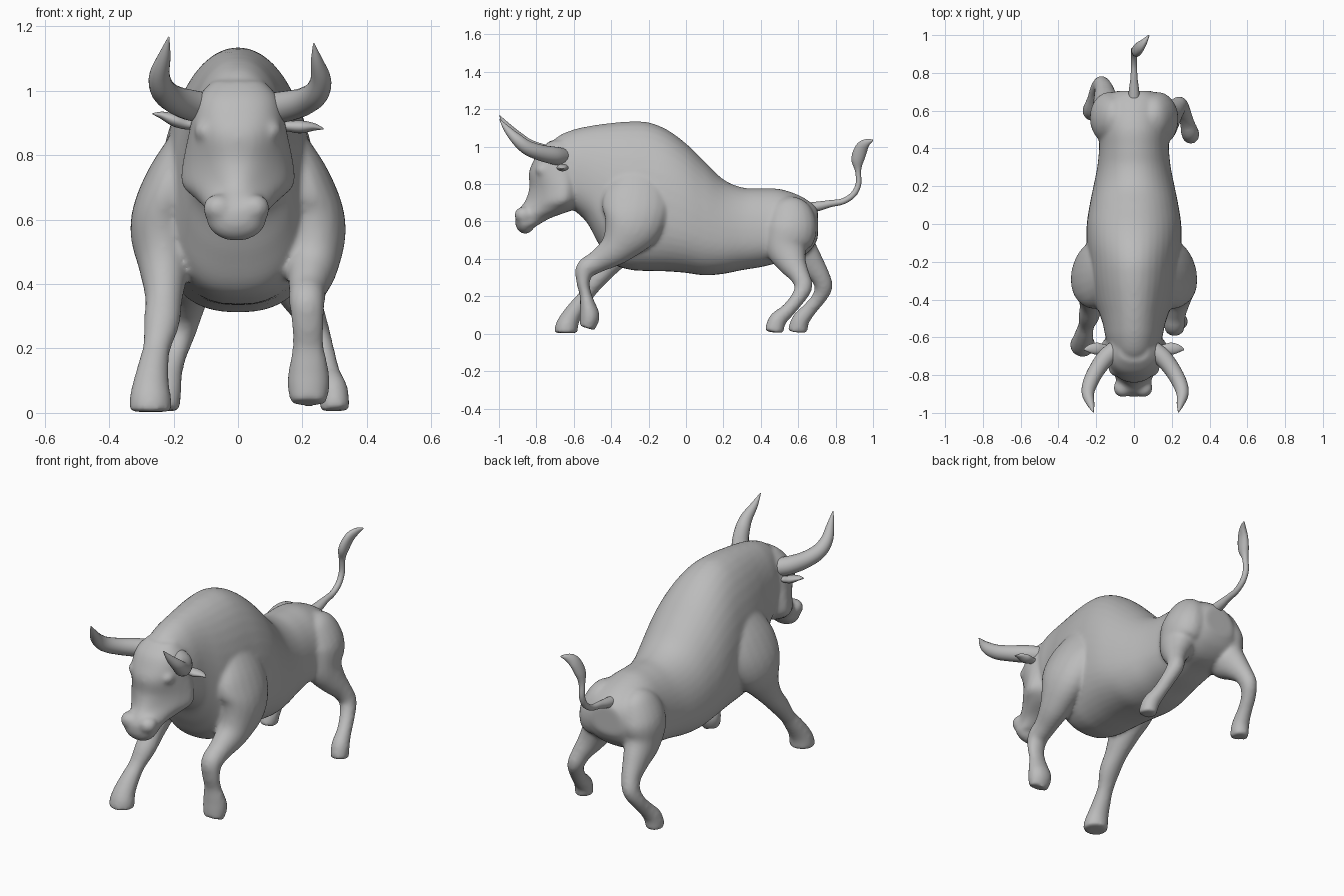
import bpy, bmesh, math
from mathutils import Vector

clay = bpy.data.materials.new("grey clay")
clay.diffuse_color = (0.5, 0.5, 0.5, 1)


def spline(rows, steps=5):
    """Smoothly interpolate rows of numbers (Catmull-Rom)."""
    out, n = [], len(rows)
    for i in range(n - 1):
        a, b, c, d = rows[max(i - 1, 0)], rows[i], rows[i + 1], rows[min(i + 2, n - 1)]
        for s in range(steps):
            t = s / steps
            out.append([q + 0.5 * t * (r - p + t * (2 * p - 5 * q + 4 * r - u + t * (3 * (q - r) + u - p)))
                        for p, q, r, u in zip(a, b, c, d)])
    return out + [list(rows[-1])]


def loft(bm, rings):
    """Skin a list of rings and cap the ends."""
    vs = [[bm.verts.new(p) for p in ring] for ring in rings]
    n = len(vs[0])
    for a, b in zip(vs, vs[1:]):
        for i in range(n):
            bm.faces.new((a[i], a[(i + 1) % n], b[(i + 1) % n], b[i]))
    bm.faces.new(vs[0])
    bm.faces.new(vs[-1])


def tube(bm, rows, ref=(1, 0, 0), n=20):
    """Elliptic tube along rows of x, y, z, radius along ref, other radius."""
    pts = spline(rows)
    ref, rings = Vector(ref), []
    for i, (x, y, z, ra, rb) in enumerate(pts):
        t = (Vector(pts[min(i + 1, len(pts) - 1)][:3]) - Vector(pts[max(i - 1, 0)][:3])).normalized()
        a = (ref - t * ref.dot(t)).normalized()
        b = t.cross(a)
        ra, rb = max(ra, 0.002), max(rb, 0.002)
        ring = []
        for k in range(n):
            w = 2 * math.pi * k / n
            p = Vector((x, y, z)) + a * ra * math.cos(w) + b * rb * math.sin(w)
            p.z = max(p.z, 0.003)          # soles stay flat on the ground
            ring.append(p)
        rings.append(ring)
    loft(bm, rings)


def blob(bm, centre, radii):
    vs = bmesh.ops.create_uvsphere(bm, u_segments=20, v_segments=14, radius=1)["verts"]
    for v in vs:
        v.co = Vector([c + r * q for c, r, q in zip(centre, radii, v.co)])


def power(v, n):
    return math.copysign(abs(v) ** (2 / n), v)


def finish(name, bm):
    bmesh.ops.recalc_face_normals(bm, faces=bm.faces[:])
    me = bpy.data.meshes.new(name)
    bm.to_mesh(me)
    bm.free()
    me.materials.append(clay)
    ob = bpy.data.objects.new(name, me)
    bpy.context.collection.objects.link(ob)
    me.polygons.foreach_set("use_smooth", [True] * len(me.polygons))
    return ob


body = bmesh.new()

# Torso and neck: y, bottom, top, half width
torso = [(-.74, .80, 1.00, .07), (-.68, .74, 1.058, .12), (-.6, .662, 1.092, .15), (-.53, .595, 1.108, .165),
         (-.47, .485, 1.118, .185), (-.40, .38, 1.127, .21), (-.3, .342, 1.135, .23), (-.2, .335, 1.13, .24),
         (-.1, .333, 1.09, .25), (0, .325, 1.017, .25), (.1, .312, .92, .235), (.2, .32, .825, .215),
         (.3, .34, .782, .195), (.4, .356, .777, .185), (.5, .38, .774, .185), (.6, .40, .742, .18),
         (.67, .45, .70, .155), (.705, .51, .665, .09)]
rings = []
for y, lo, hi, w in spline(torso):
    zc, ring = lo + 0.4 * (hi - lo), []
    for k in range(40):
        c, s = math.cos(math.pi * k / 20), math.sin(math.pi * k / 20)
        n = 2.05 if s > 0 else 2.4
        ring.append((w * power(c, n), y, zc + (hi - zc if s > 0 else zc - lo) * power(s, n)))
    rings.append(ring)
loft(body, rings)

# Head: z, back y, front y, half width, narrowing towards the face
skull = [(1.03, -.62, -.73, .08, 0), (.98, -.57, -.785, .125, 0), (.92, -.56, -.818, .142, .05),
         (.86, -.555, -.84, .152, .2), (.78, -.555, -.838, .162, .4), (.71, -.565, -.86, .16, .55),
         (.665, -.60, -.895, .125, .4), (.62, -.72, -.915, .09, .1), (.575, -.80, -.90, .08, 0)]
rings = []
for z, yb, yf, w, k in spline(skull):
    ring = []
    for i in range(32):
        s, c = math.sin(math.pi * i / 16), math.cos(math.pi * i / 16)
        ring.append((w * power(s, 2.3) * (1 - k * max(c, -.3)), (yb + yf) / 2 + (yf - yb) / 2 * power(c, 2.3), z))
    rings.append(ring)
loft(body, rings)
blob(body, (-.005, -.86, .605), (.095, .055, .072))      # muzzle
for s in (-1, 1):
    blob(body, (s * .055 - .005, -.868, .635), (.05, .05, .045))   # nostrils
    blob(body, (s * .105, -.755, .875), (.032, .05, .035))   # brows

# Legs: shared shoulder and haunch, then each leg in its own stride
shoulder = [(.12, -.24, .95, .02, .03), (.15, -.25, .85, .058, .12), (.2, -.265, .71, .092, .18),
            (.235, -.29, .58, .1, .16)]
haunch = [(.07, .55, .72, .03, .04), (.095, .555, .67, .08, .11), (.127, .56, .56, .105, .14)]
front_right = [(.23, -.37, .46, .082, .095), (.217, -.47, .388, .06, .062), (.214, -.537, .345, .056, .054),
               (.217, -.55, .275, .05, .036), (.218, -.537, .21, .049, .032), (.219, -.525, .15, .06, .043),
               (.219, -.515, .09, .067, .054), (.219, -.53, .03, .056, .042)]
front_left = [(.23, -.35, .46, .08, .095), (.23, -.42, .36, .059, .062), (.237, -.485, .28, .056, .05),
              (.252, -.535, .205, .044, .039), (.262, -.575, .15, .048, .045), (.27, -.615, .09, .057, .052),
              (.272, -.637, .04, .066, .061), (.272, -.642, .0, .066, .064)]
back_right = [(.15, .54, .46, .087, .115), (.185, .567, .38, .067, .08), (.22, .608, .31, .05, .054),
              (.242, .628, .25, .044, .048), (.262, .595, .185, .04, .039), (.28, .54, .12, .039, .039),
              (.295, .488, .07, .047, .048), (.302, .47, .005, .046, .052)]
back_left = [(.14, .59, .46, .087, .115), (.15, .66, .38, .065, .078), (.16, .715, .31, .05, .054),
             (.175, .735, .25, .044, .049), (.195, .71, .19, .04, .039), (.21, .66, .13, .039, .039),
             (.222, .612, .07, .047, .048), (.228, .595, .005, .046, .054)]
for side, rows in ((1, shoulder + front_right), (-1, shoulder + front_left),
                   (1, haunch + back_right), (-1, haunch + back_left)):
    tube(body, [(side * r[0], *r[1:]) for r in rows])

# Fuse the body into one smooth skin
bull = finish("bull_body", body)
m = bull.modifiers.new("fuse", "REMESH")
m.mode = "VOXEL"
m.voxel_size = 0.01
m.use_smooth_shade = True
m = bull.modifiers.new("soften", "SMOOTH")
m.factor = 0.5
m.iterations = 12

# Horns and ears, slightly uneven left to right
for side, name, up, ear_up in ((1, "right", 0, 0), (-1, "left", .02, .045)):
    horn = [(.09, -.66, .945, .048), (.15, -.705, .952, .048), (.205, -.775, .967, .043), (.243, -.845, .993, .039),
            (.257, -.9, 1.035, .032), (.245, -.955, 1.092, .019), (.235, -.997, 1.147, .002)]
    bm = bmesh.new()
    tube(bm, [(side * (x - up * i / 6), y, z + up * i / 6, r, r) for i, (x, y, z, r) in enumerate(horn)], (0, 0, 1))
    finish(name + "_horn", bm)
    ear = [(.11, -.66, .895, .012, .015), (.155, -.66, .89, .016, .022), (.195, -.66, .888, .02, .032),
           (.235, -.66, .888, .012, .022), (.265, -.665, .882, .002, .003)]
    bm = bmesh.new()
    tube(bm, [(side * x, y, z + ear_up * max(0, x - .14) / .12, a, b) for x, y, z, a, b in ear], (0, 0, 1))
    finish(name + "_ear", bm)

# Tail with tuft
bm = bmesh.new()
tail = [(0, .60, .665, .03, .03), (0, .70, .68, .028, .026), (0, .77, .695, .019, .019), (0, .84, .708, .016, .016),
        (0, .895, .745, .016, .016), (0, .922, .80, .016, .015), (.002, .92, .87, .017, .016),
        (.013, .918, .93, .024, .034), (.033, .938, .99, .022, .034), (.055, .965, 1.02, .016, .022),
        (.078, .998, 1.034, .004, .004)]
tube(bm, tail)
finish("tail", bm)
